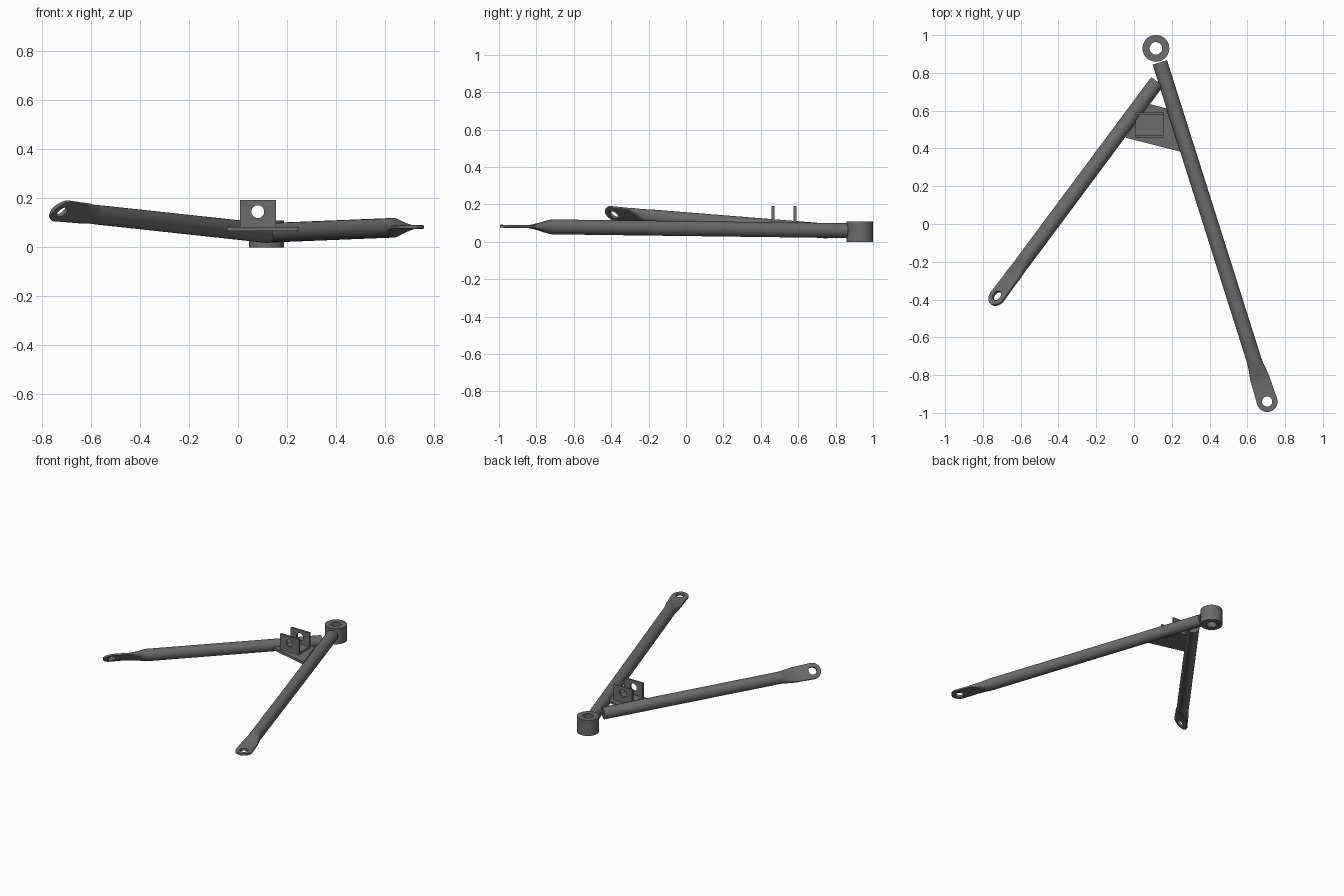
import bpy, bmesh
from math import sin, cos, pi, radians, copysign
from mathutils import Vector, Matrix

cube = bpy.data.objects.get("Cube")
if cube:
    bpy.data.objects.remove(cube, do_unlink=True)

steel = bpy.data.materials.new("dark grey steel")
steel.use_nodes = True
GREY = (0.15, 0.15, 0.15, 1)
steel.diffuse_color = GREY
steel.node_tree.nodes["Principled BSDF"].inputs["Base Color"].default_value = GREY


def finish(name, bm):
    """Turn a bmesh into a shaded object."""
    bmesh.ops.recalc_face_normals(bm, faces=bm.faces)
    mesh = bpy.data.meshes.new(name)
    bm.to_mesh(mesh)
    bm.free()
    mesh.materials.append(steel)
    ob = bpy.data.objects.new(name, mesh)
    bpy.context.collection.objects.link(ob)
    return ob


def shade(ob):
    bpy.ops.object.select_all(action='DESELECT')
    ob.select_set(True)
    bpy.context.view_layer.objects.active = ob
    bpy.ops.object.shade_smooth_by_angle(angle=radians(32))


def cylinder(name, centre, axis, radius, depth):
    bm = bmesh.new()
    turn = Vector(axis).to_track_quat('Z', 'Y').to_matrix().to_4x4()
    bmesh.ops.create_cone(bm, cap_ends=True, segments=40, radius1=radius, radius2=radius,
                          depth=depth, matrix=Matrix.Translation(centre) @ turn)
    return finish(name, bm)


def drill(ob, centre, axis, radius, depth):
    """Cut a round hole through an object."""
    cutter = cylinder("hole_cutter", centre, axis, radius, depth)
    cutter.hide_render = True
    mod = ob.modifiers.new("hole", 'BOOLEAN')
    mod.operation, mod.solver, mod.object = 'DIFFERENCE', 'EXACT', cutter
    bpy.context.view_layer.objects.active = ob
    bpy.ops.object.modifier_apply(modifier=mod.name)
    bpy.data.objects.remove(cutter, do_unlink=True)


def prism(name, outline, z0, z1):
    bm = bmesh.new()
    face = bm.faces.new([bm.verts.new((x, y, z0)) for x, y in outline])
    top = bmesh.ops.extrude_face_region(bm, geom=[face])["geom"]
    bmesh.ops.translate(bm, vec=(0, 0, z1 - z0),
                        verts=[g for g in top if isinstance(g, bmesh.types.BMVert)])
    return finish(name, bm)


def box(name, x0, x1, y0, y1, z0, z1):
    return prism(name, [(x0, y0), (x1, y0), (x1, y1), (x0, y1)], z0, z1)


def arm(name, start, eye, tilt, radius=0.04, eye_radius=0.055, half_thick=0.008, sides=40):
    """Round tube pressed flat into a drilled, rounded tab at the eye."""
    start, eye = Vector(start), Vector(eye)
    d = (eye - start).normalized()
    h = Vector((-d.y, d.x, 0)).normalized()
    v = d.cross(h)
    wide = h * cos(tilt) + v * sin(tilt)
    thin = v * cos(tilt) - h * sin(tilt)
    # sections: distance from eye, half width, half thickness, squareness
    sections = [(-(eye - start).length, radius, radius, 1)]
    for i in range(9):
        s = i / 8
        e = s * s * (3 - 2 * s)
        sections.append((-0.235 + 0.125 * s, radius + (eye_radius - 0.003 - radius) * e,
                         radius + (half_thick - radius) * (0.5 * s + 0.5 * e), 1 - 0.85 * e))
    for i in range(13):
        a = radians(86) * i / 12
        sections.append((eye_radius * sin(a), eye_radius * cos(a), half_thick, 0.15))
    bm = bmesh.new()
    rings = []
    for t, hw, ht, p in sections:
        ring = []
        for k in range(sides):
            a = 2 * pi * (k + 0.5) / sides
            up = copysign(abs(sin(a)) ** p, sin(a))
            ring.append(bm.verts.new(eye + d * t + wide * hw * cos(a) + thin * ht * up))
        rings.append(ring)
    for r0, r1 in zip(rings, rings[1:]):
        for k in range(sides):
            j = (k + 1) % sides
            bm.faces.new((r0[k], r0[j], r1[j], r1[k]))
    bm.faces.new(rings[0])
    bm.faces.new(rings[-1])
    ob = finish(name, bm)
    drill(ob, eye, thin, 0.027, 0.1)
    shade(ob)


# Two tubular arms with flattened eyes
arm("long_arm", (0.137, 0.855, 0.06), (0.705, -0.94, 0.083), 0)
arm("short_arm", (0.122, 0.752, 0.058), (-0.722, -0.382, 0.149), radians(45))

# Joint sleeve at the apex
sleeve = cylinder("joint_sleeve", (0.116, 0.93, 0.055), (0, 0, 1), 0.071, 0.11)
drill(sleeve, (0.116, 0.93, 0.055), (0, 0, 1), 0.033, 0.3)
shade(sleeve)

# Gusset plate between the arms
prism("gusset_plate", [(-0.045, 0.457), (0.245, 0.383), (0.172, 0.612), (0.075, 0.637)],
      0.066, 0.083)

# Channel bracket with two drilled lugs
box("bracket_base", 0.008, 0.155, 0.472, 0.576, 0.083, 0.096)
for name, y in (("front_lug", 0.465), ("rear_lug", 0.583)):
    lug = box(name, 0.008, 0.155, y - 0.007, y + 0.007, 0.083, 0.193)
    drill(lug, (0.081, y, 0.146), (0, 1, 0), 0.026, 0.06)
    shade(lug)
